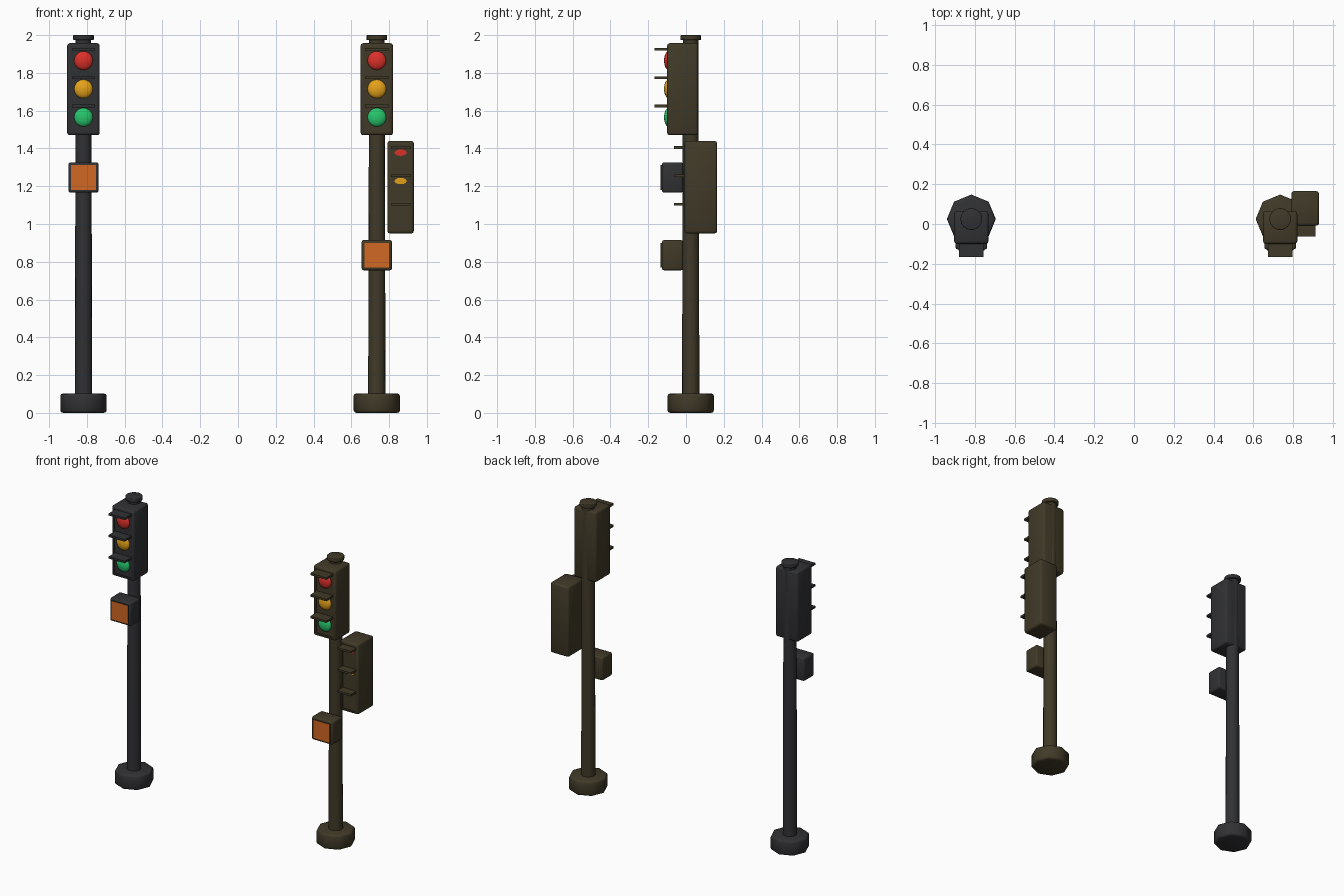
import bpy, bmesh
from math import radians
from mathutils import Matrix

if "Cube" in bpy.data.objects:
    bpy.data.objects.remove(bpy.data.objects["Cube"])


def material(name, rgb):
    m = bpy.data.materials.new(name)
    m.use_nodes = True
    m.diffuse_color = (*rgb, 1)
    m.node_tree.nodes["Principled BSDF"].inputs["Base Color"].default_value = (*rgb, 1)
    return m


charcoal = material("charcoal paint", (0.030, 0.031, 0.034))
olive = material("olive brown paint", (0.052, 0.042, 0.021))
red = material("red lens", (0.70, 0.030, 0.022))
amber = material("amber lens", (0.78, 0.36, 0.010))
green = material("green lens", (0.020, 0.56, 0.15))
orange = material("orange panel", (0.64, 0.14, 0.018))


def finish(bm, name, mats, smooth=True):
    bmesh.ops.recalc_face_normals(bm, faces=bm.faces)
    mesh = bpy.data.meshes.new(name)
    bm.to_mesh(mesh)
    bm.free()
    ob = bpy.data.objects.new(name, mesh)
    bpy.context.collection.objects.link(ob)
    for m in mats:
        mesh.materials.append(m)
    if smooth:
        bpy.ops.object.select_all(action='DESELECT')
        ob.select_set(True)
        bpy.context.view_layer.objects.active = ob
        bpy.ops.object.shade_smooth_by_angle(angle=radians(50))
    return ob


def cylinder(name, x, y, z0, z1, r0, r1, sides, mat, bevel=0):
    bm = bmesh.new()
    bmesh.ops.create_cone(bm, cap_ends=True, segments=sides, radius1=r0, radius2=r1, depth=z1 - z0,
                          matrix=Matrix.Translation((x, y, (z0 + z1) / 2)))
    if bevel:
        rims = [e for e in bm.edges if abs(e.verts[0].co.z - e.verts[1].co.z) < 1e-5]
        bmesh.ops.bevel(bm, geom=rims, offset=bevel, segments=2, affect='EDGES', profile=0.5)
    return finish(bm, name, [mat])


def box(name, xs, ys, zs, mats, bevel=0, inset=0, depth=0):
    """Bevelled box; its front face can be inset, pushed by depth and take the last material."""
    bm = bmesh.new()
    size = [b - a for a, b in (xs, ys, zs)]
    centre = [(a + b) / 2 for a, b in (xs, ys, zs)]
    bmesh.ops.create_cube(bm, size=1, matrix=Matrix.Translation(centre) @ Matrix.Diagonal((*size, 1)))
    if bevel:
        bmesh.ops.bevel(bm, geom=bm.edges[:], offset=bevel, segments=2, affect='EDGES', profile=0.5)
    if inset:
        front = min(bm.faces, key=lambda f: f.calc_center_median().y)
        bmesh.ops.inset_region(bm, faces=[front], thickness=inset)
        walls = bmesh.ops.extrude_face_region(bm, geom=[front])
        new = [g for g in walls["geom"] if isinstance(g, bmesh.types.BMFace)]
        if front.is_valid:
            bmesh.ops.delete(bm, geom=[front], context='FACES_ONLY')
        bmesh.ops.translate(bm, verts=new[0].verts[:], vec=(0, -depth, 0))
        new[0].material_index = len(mats) - 1
    return finish(bm, name, mats, smooth=bool(bevel))


def lens(name, x, y, z, r, depth, mat, tilt=0):
    """Flattened dome facing the front."""
    bm = bmesh.new()
    bmesh.ops.create_uvsphere(bm, u_segments=20, v_segments=12, radius=r)
    back = [v for v in bm.verts if v.co.z < -1e-4]
    bmesh.ops.delete(bm, geom=back, context='VERTS')
    bmesh.ops.transform(bm, verts=bm.verts, matrix=Matrix.Translation((x, y, z))
                        @ Matrix.Rotation(radians(90 + tilt), 4, 'X')
                        @ Matrix.Diagonal((1, 1, depth / r, 1)))
    return finish(bm, name, [mat])


def lamps(prefix, x, front, top, half, reach, mat):
    """Three visors, evenly spaced; returns the lens heights."""
    for i in range(3):
        z = top - 0.15 * i
        box(f"{prefix}_visor_{i + 1}", (x - half, x + half), (front - reach, front + 0.012),
            (z - 0.007, z + 0.007), [mat])
    return [top - 0.06 - 0.15 * i for i in range(3)]


lights = (("red", red), ("amber", amber), ("green", green))
POLE_Y = 0.025


def signal_post(side, x, paint, button_z):
    # Base, pole and cap
    cylinder(f"{side}_base", x, POLE_Y, 0, 0.103, 0.123, 0.123, 8, paint, 0.014)
    cylinder(f"{side}_pole", x, POLE_Y, 0.09, 1.98, 0.046, 0.041, 16, paint)
    cylinder(f"{side}_cap", x, POLE_Y, 1.974, 2.0, 0.055, 0.055, 16, paint, 0.004)
    # Signal head with recessed front, visors and domed lenses
    box(f"{side}_signal_head", (x - 0.086, x + 0.086), (-0.1, 0.064), (1.47, 1.957),
        [paint], 0.013, 0.010, -0.006)
    heights = lamps(f"{side}_head", x, -0.1, 1.925, 0.062, 0.066, paint)
    for z, (word, mat) in zip(heights, lights):
        lens(f"{side}_{word}_lens", x, -0.092, z, 0.05, 0.024, mat)
    # Crossing button box with a raised orange panel
    box(f"{side}_button_box", (x - 0.08, x + 0.08), (-0.127, -0.016),
        (button_z - 0.08, button_z + 0.08), [paint, orange], 0.010, 0.007, 0.007)


signal_post("right", -0.818, charcoal, 1.246)
signal_post("left", 0.735, olive, 0.835)

# Lower side signal with nearly flush, slightly tilted lenses
sx = 0.861
box("side_signal_head", (0.791, 0.931), (-0.008, 0.165), (0.95, 1.44), [olive], 0.013, 0.008, -0.005)
for (word, mat), z, y in zip(lights, lamps("side", sx, -0.008, 1.405, 0.052, 0.055, olive),
                             (0.0, 0.0, 0.0018)):
    lens(f"side_{word}_lens", sx, y, z, 0.05, 0.002, mat, tilt=4)
